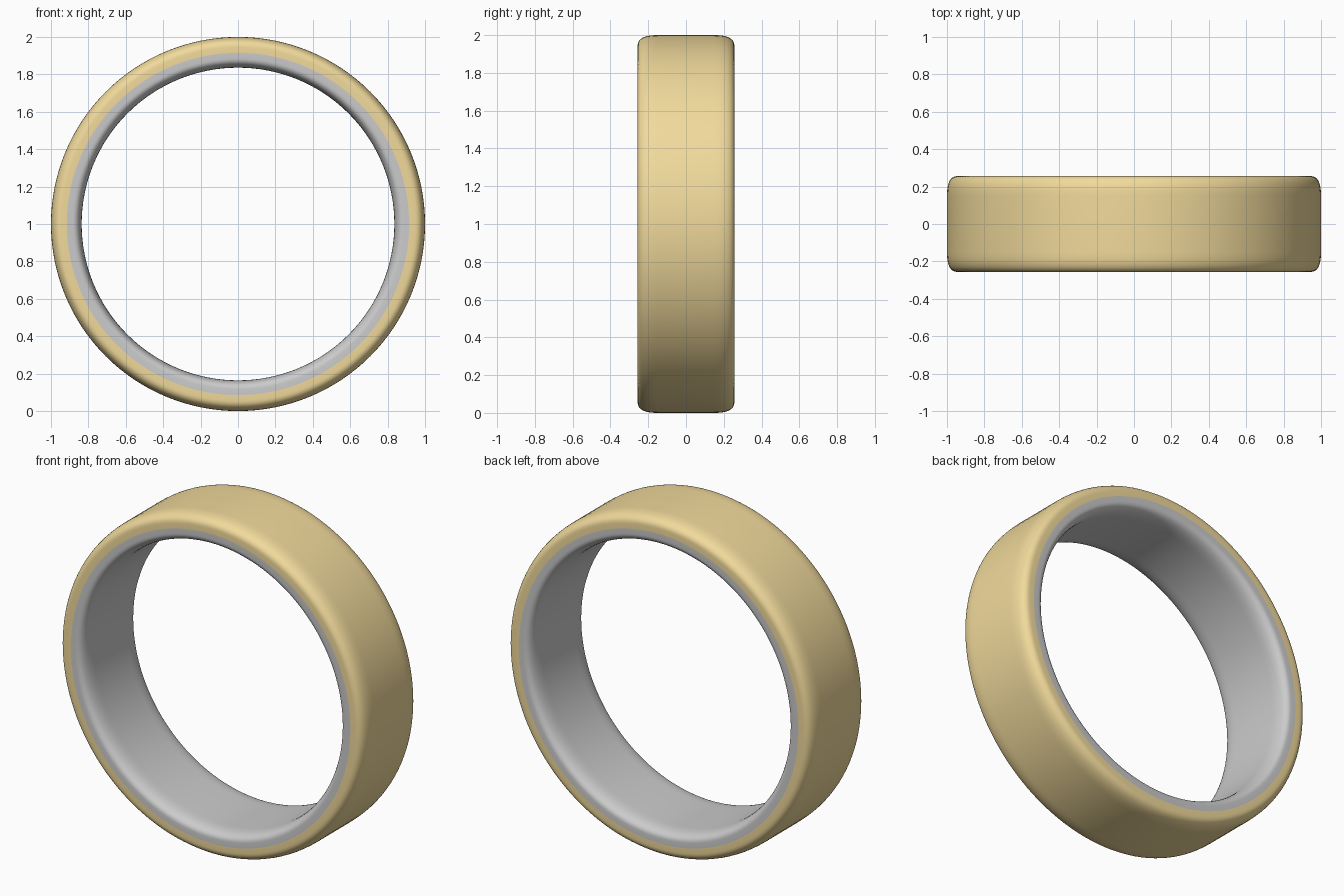
import bpy, math

if "Cube" in bpy.data.objects:
    bpy.data.objects.remove(bpy.data.objects["Cube"])

SEGMENTS = 128
HALF_WIDTH = 0.256
SEAM = 0.915          # radius where the two metals meet
SHOULDER = 0.15       # half width of the straight middle of each surface


def shell_profile(face_r, surface_r, steps=10):
    """(y, radius) points across one layer, front seam to back seam."""
    half = [(-HALF_WIDTH, SEAM)]
    for i in range(steps + 1):
        t = i / steps
        a, b, c = (1 - t) ** 2, 2 * t * (1 - t), t * t
        half.append((-(a + b) * HALF_WIDTH - c * SHOULDER,
                     a * face_r + (b + c) * surface_r))
    return half + [(-y, r) for y, r in reversed(half)]


def spin(name, profile, color=None):
    """Revolve a profile about the y axis through z = 1."""
    n = len(profile)
    verts, faces = [], []
    for i in range(SEGMENTS):
        ang = 2 * math.pi * i / SEGMENTS
        verts += [(r * math.cos(ang), y, 1 + r * math.sin(ang)) for y, r in profile]
        k = (i + 1) % SEGMENTS
        faces += [(i * n + j, i * n + j + 1, k * n + j + 1, k * n + j)
                  for j in range(n - 1)]
    mesh = bpy.data.meshes.new(name)
    mesh.from_pydata(verts, [], faces)
    mesh.shade_smooth()
    if color:
        mat = bpy.data.materials.new(name + "_material")
        mat.diffuse_color = color
        mat.use_nodes = True
        mat.node_tree.nodes["Principled BSDF"].inputs["Base Color"].default_value = mat.diffuse_color
        mesh.materials.append(mat)
    obj = bpy.data.objects.new(name, mesh)
    bpy.context.collection.objects.link(obj)
    return obj


# gold outer band with rounded shoulders
spin("outer_band", shell_profile(0.945, 1.0), (0.88, 0.70, 0.33, 1))

# grey inner lining, reversed so it faces the hole
spin("inner_lining", shell_profile(0.885, 0.836)[::-1])
